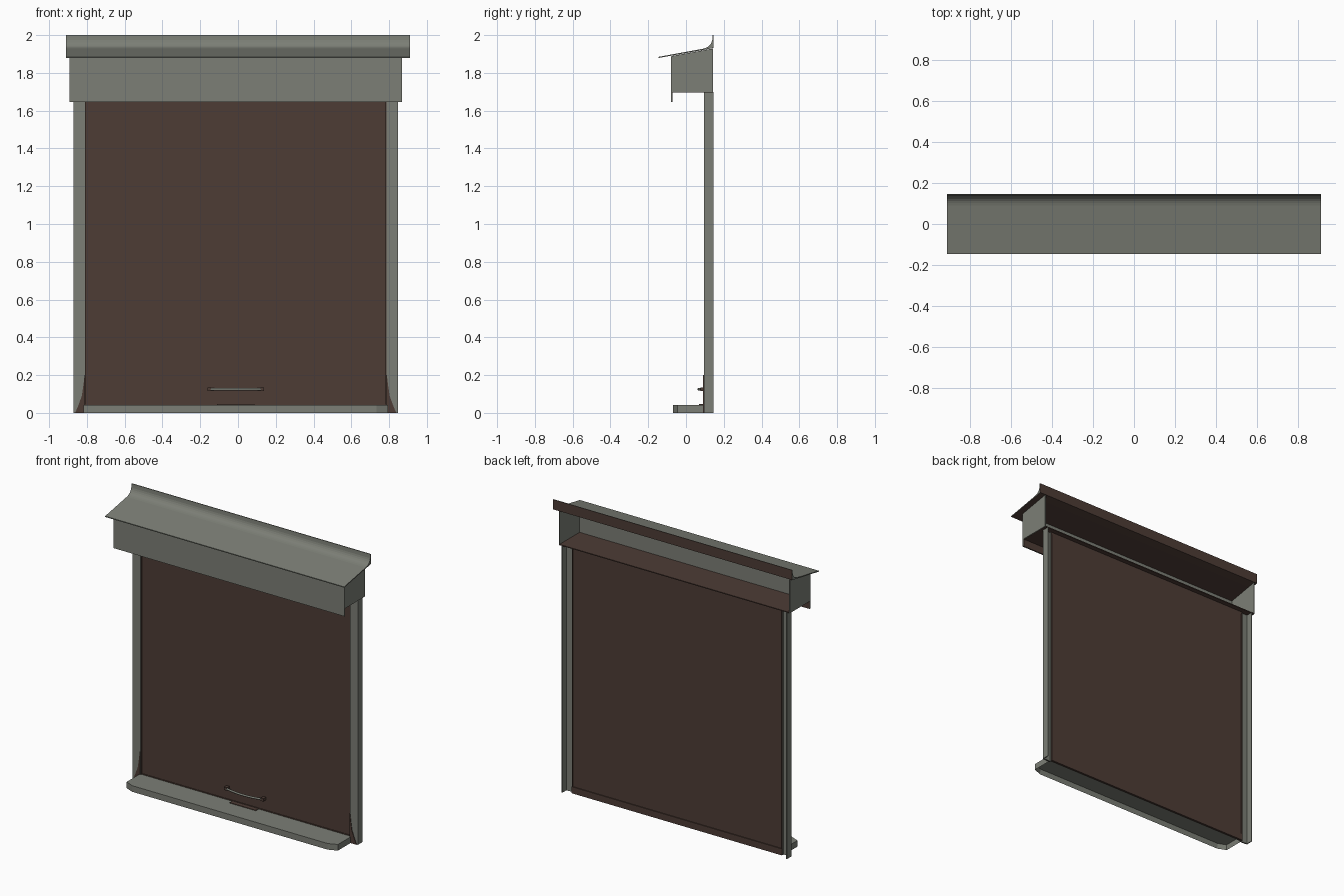
import bpy, bmesh, math

cube = bpy.data.objects.get("Cube")
if cube:
    bpy.data.objects.remove(cube)


def material(name, rgb):
    m = bpy.data.materials.new(name)
    m.use_nodes = True
    m.diffuse_color = (*rgb, 1)
    m.node_tree.nodes["Principled BSDF"].inputs["Base Color"].default_value = (*rgb, 1)
    return m


GREY = material("painted grey metal", (0.20, 0.21, 0.18))
BROWN = material("dark brown mesh", (0.075, 0.045, 0.036))
CX = -0.012  # centre line of the frame


def finish(bm, name, *mats):
    bmesh.ops.recalc_face_normals(bm, faces=bm.faces)
    me = bpy.data.meshes.new(name)
    bm.to_mesh(me)
    bm.free()
    ob = bpy.data.objects.new(name, me)
    bpy.context.collection.objects.link(ob)
    for m in mats:
        me.materials.append(m)
    return ob


def box(name, x, y, z, mat):
    bm = bmesh.new()
    bmesh.ops.create_cube(bm, size=1)
    for v in bm.verts:
        v.co = [a + (c + 0.5) * (b - a) for c, (a, b) in zip(v.co, (x, y, z))]
    return finish(bm, name, mat)


def prism(name, outline, axis, start, end, *mats):
    """Extrude a closed outline along x, y or z."""
    bm = bmesh.new()
    verts = []
    for p in outline:
        co = list(p)
        co.insert(axis, start)
        verts.append(bm.verts.new(co))
    face = bm.faces.new(verts)
    geom = bmesh.ops.extrude_face_region(bm, geom=[face])["geom"]
    for v in geom:
        if isinstance(v, bmesh.types.BMVert):
            v.co[axis] = end
    return finish(bm, name, *mats)


# Sloping roof with an upturned back edge, grey on top and brown beneath
upper = [(-0.145, 1.885), (0.09, 1.928)]
for i in range(7):
    a = math.radians(15 + 75 * i / 6)
    upper.append((0.09 + 0.05 * math.sin(a), 1.985 - 0.055 * math.cos(a)))
upper.append((0.141, 2.0))
lower = [(0.146, 2.0), (0.146, 1.932), (0.09, 1.921), (-0.145, 1.879)]
roof = prism("roof", upper + lower, 0, -0.91, 0.91, GREY, BROWN)
for p in roof.data.polygons:
    if p.normal.z < -0.3 or p.normal.y > 0.5:
        p.material_index = 1

# Roller housing, open at the back
box("fascia", (CX - 0.88, CX + 0.88), (-0.08, -0.074), (1.645, 1.887), GREY)
box("fascia_lip_back", (CX - 0.878, CX + 0.878), (-0.074, -0.071), (1.645, 1.698), BROWN)
box("housing_floor", (CX - 0.875, CX + 0.875), (-0.074, 0.144), (1.697, 1.703), BROWN)
end_outline = [(-0.076, 1.698), (0.144, 1.698), (0.144, 1.929), (-0.076, 1.889)]

for side, label in ((1, "left"), (-1, "right")):
    def span(a, b):
        return tuple(sorted((CX + side * a, CX + side * b)))

    prism(label + "_housing_end", end_outline, 0, *span(0.874, 0.88), GREY)

    # Guide rail: front plate, outer wall and short inner lip
    rail = [(0.858, 0.145), (0.858, 0.095), (0.797, 0.095), (0.797, 0.108),
            (0.803, 0.108), (0.803, 0.101), (0.852, 0.101), (0.852, 0.145)]
    prism(label + "_rail", [(CX + side * x, y) for x, y in rail], 2, 0, 1.698, GREY)
    box(label + "_brush_strip", span(0.793, 0.799), (0.1, 0.118), (0, 1.68), BROWN)

    # Curved foot of the rail
    foot = [(0.797, 0.0), (0.85, 0.0), (0.833, 0.04), (0.815, 0.09), (0.806, 0.15), (0.8, 0.2), (0.797, 0.2)]
    prism(label + "_rail_foot", [(CX + side * x, z) for x, z in foot], 1, 0.091, 0.095, BROWN)

# Screen and its bottom bar
box("screen", (CX - 0.8, CX + 0.8), (0.108, 0.112), (0.03, 1.698), BROWN)
box("bottom_bar", (CX - 0.8, CX + 0.8), (0.104, 0.118), (0.0, 0.045), BROWN)

# Sill: a tray turned upside down, with clipped front corners
outline = [(-0.805, 0.1), (-0.805, -0.045), (-0.745, -0.07),
           (0.745, -0.07), (0.805, -0.045), (0.805, 0.1)]
bm = bmesh.new()
top = bm.faces.new([bm.verts.new((CX + x, y, 0.042)) for x, y in outline])
for v in [g for g in bmesh.ops.extrude_face_region(bm, geom=[top])["geom"]
          if isinstance(g, bmesh.types.BMVert)]:
    v.co.z = 0
bm.faces.ensure_lookup_table()
bottom = min(bm.faces, key=lambda f: f.calc_center_median().z)
bmesh.ops.recalc_face_normals(bm, faces=bm.faces)
bmesh.ops.inset_region(bm, faces=[bottom], thickness=0.008)
for v in bottom.verts:
    v.co.z = 0.034
finish(bm, "sill", GREY)
box("sill_tab", (CX - 0.1, CX + 0.1), (0.068, 0.098), (0.042, 0.046), BROWN)

# Bowed pull handle with dark end caps
curve = bpy.data.curves.new("handle", "CURVE")
curve.dimensions = "3D"
curve.bevel_depth = 0.007
curve.bevel_resolution = 2
curve.use_fill_caps = True
spline = curve.splines.new("POLY")
spline.points.add(12)
for i, p in enumerate(spline.points):
    t = i / 6 - 1
    p.co = (CX + 0.14 * t, 0.067 + 0.02 * t * t, 0.125, 1)
curve.materials.append(GREY)
bpy.context.collection.objects.link(bpy.data.objects.new("handle", curve))
for side, label in ((1, "left"), (-1, "right")):
    x = CX + side * 0.14
    box(label + "_handle_mount", (x - 0.01, x + 0.01), (0.078, 0.11), (0.115, 0.135), BROWN)
